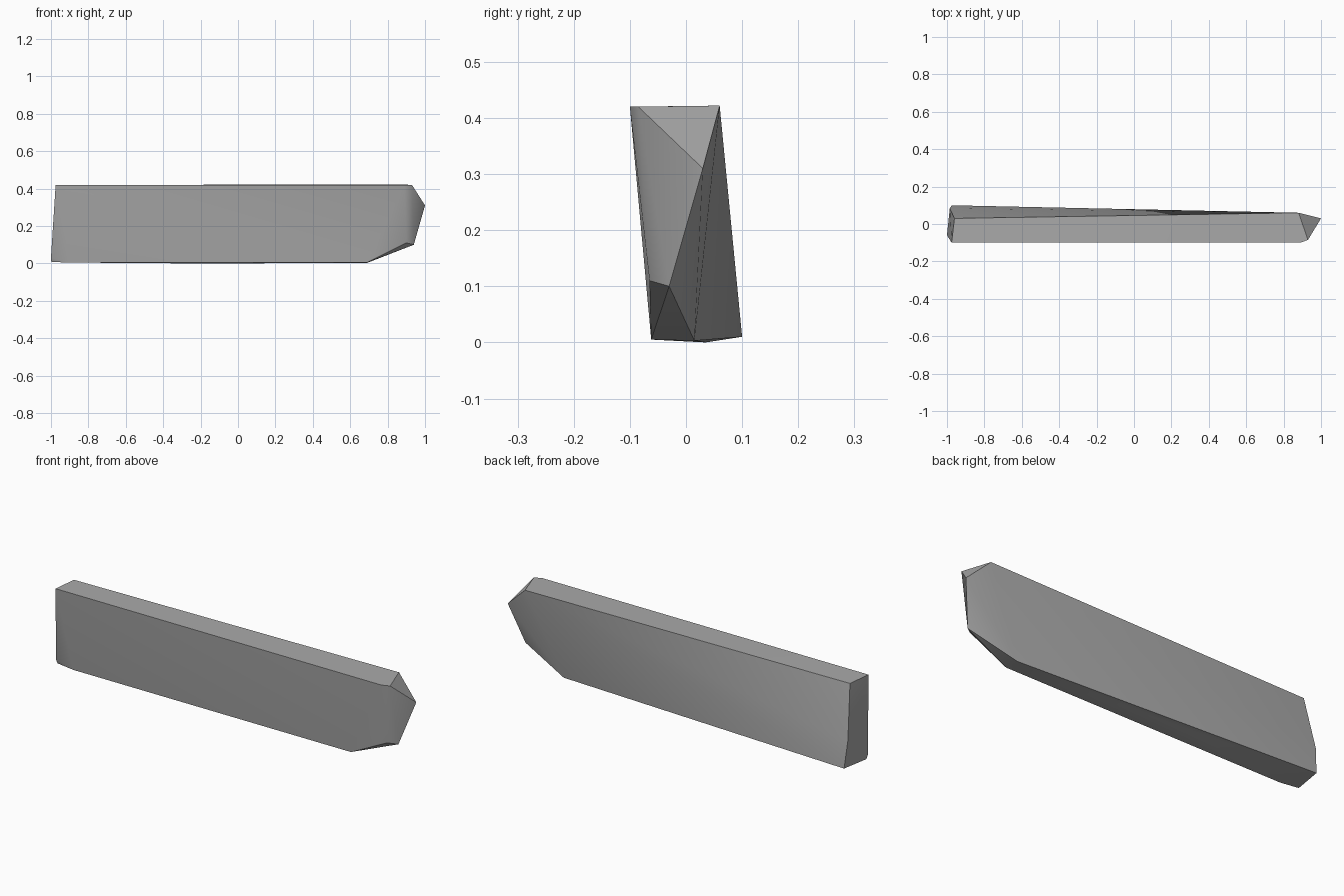
import bpy
import bmesh
import math

cube = bpy.data.objects.get("Cube")
if cube:
    bpy.data.objects.remove(cube, do_unlink=True)

# Plain grey stone
stone = bpy.data.materials.new("grey_stone")
stone.use_nodes = True
grey = (0.4, 0.4, 0.4, 1)
stone.diffuse_color = grey
stone.node_tree.nodes["Principled BSDF"].inputs["Base Color"].default_value = grey

# Corners of the chipped slab, grouped by region
blunt_end = [
    (-0.975, -0.10, 0.42), (-0.96, 0.03, 0.42),
    (-0.985, 0.083, 0.15), (-0.975, 0.10, 0.01),
    (-1.0, -0.06, 0.03), (-0.998, -0.05, 0.008),
]
underside = [
    (-0.9, -0.062, 0.005), (-0.2, 0.035, 0.0),
    (0.69, -0.062, 0.005), (0.69, 0.015, 0.003),
]
pointed_end = [
    (0.89, -0.10, 0.42), (0.93, -0.085, 0.42), (0.88, 0.06, 0.422),
    (1.0, 0.03, 0.31), (0.94, -0.03, 0.10), (0.90, -0.065, 0.11),
]

# Slab: the convex solid spanned by those corners
bm = bmesh.new()
for corner in blunt_end + underside + pointed_end:
    bm.verts.new(corner)
bmesh.ops.convex_hull(bm, input=bm.verts)
bmesh.ops.dissolve_limit(bm, angle_limit=math.radians(0.5),
                         verts=bm.verts, edges=bm.edges)
bmesh.ops.recalc_face_normals(bm, faces=bm.faces)

mesh = bpy.data.meshes.new("stone_slab")
bm.to_mesh(mesh)
bm.free()
mesh.materials.append(stone)
slab = bpy.data.objects.new("stone_slab", mesh)
bpy.context.collection.objects.link(slab)

# Soft facets, crisp corners
bpy.ops.object.select_all(action="DESELECT")
slab.select_set(True)
bpy.context.view_layer.objects.active = slab
bpy.ops.object.shade_smooth_by_angle(angle=math.radians(30))
